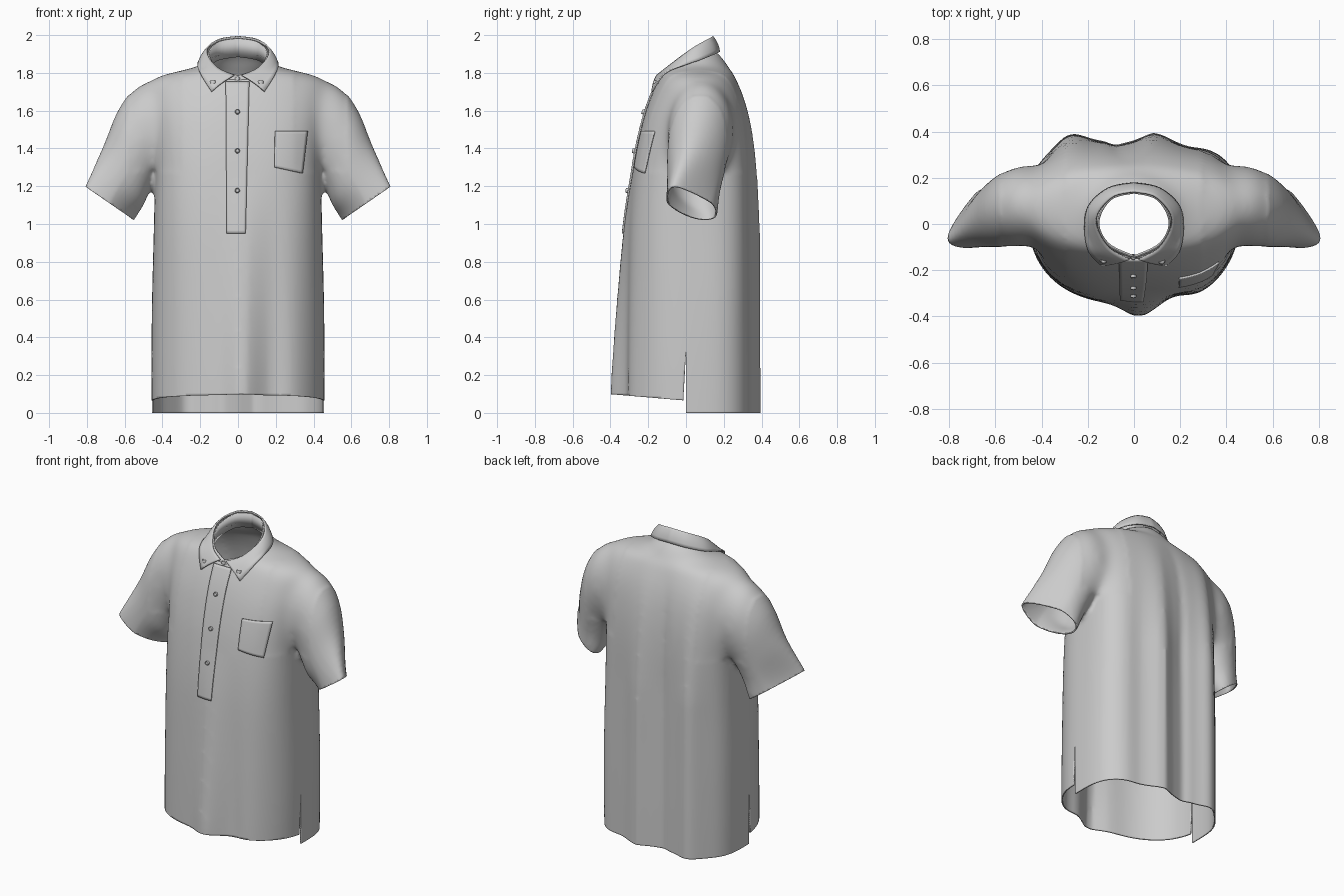
import bpy, bmesh, math
from mathutils import Vector
from mathutils.bvhtree import BVHTree

if "Cube" in bpy.data.objects:
    bpy.data.objects.remove(bpy.data.objects["Cube"])


def spline(pts, n):
    """Catmull-Rom samples through control tuples."""
    out = []
    for i in range(n):
        f = i / (n - 1) * (len(pts) - 1)
        k = min(int(f), len(pts) - 2)
        t = f - k
        p = [pts[max(0, min(len(pts) - 1, k + j))] for j in (-1, 0, 1, 2)]
        out.append(tuple(0.5 * (2*b + (c-a)*t + (2*a-5*b+4*c-d)*t*t + (3*b-a-3*c+d)*t**3)
                         for a, b, c, d in zip(*p)))
    return out


def finish(name, bm, thick=0, offset=0.0):
    me = bpy.data.meshes.new(name)
    bm.to_mesh(me)
    ob = bpy.data.objects.new(name, me)
    bpy.context.collection.objects.link(ob)
    if thick:
        m = ob.modifiers.new("thickness", 'SOLIDIFY')
        m.thickness, m.offset = thick, offset
    bpy.ops.object.select_all(action='DESELECT')
    ob.select_set(True)
    bpy.context.view_layer.objects.active = ob
    bpy.ops.object.shade_smooth_by_angle(angle=math.radians(50))
    return ob


def grid(bm, rows, closed=False):
    vs = [[bm.verts.new(p) for p in r] for r in rows]
    n = len(vs[0])
    for a, b in zip(vs, vs[1:]):
        for i in range(n if closed else n - 1):
            j = (i + 1) % n
            bm.faces.new((a[i], a[j], b[j], b[i]))
    return vs


def tube(bm, rings):
    vs = grid(bm, rings, True)
    bm.faces.new(vs[0])
    bm.faces.new(vs[-1])


def power(v, n):
    return math.copysign(abs(v) ** (2 / n), v)


def bump(x, c, w):
    return math.exp(-((x - c) / w) ** 2)


# Torso volume: z, half width, front y, back y, side y, back and front squareness
levels = [(-.1, .455, -.35, .362, .04, 3.2, 2.4), (.25, .458, -.345, .362, .04, 3.2, 2.4),
          (.6, .455, -.335, .36, .05, 3.2, 2.5), (1.0, .445, -.315, .358, .05, 3.2, 2.7),
          (1.3, .44, -.28, .352, .06, 3.2, 2.9), (1.5, .455, -.24, .335, .07, 3.0, 2.8),
          (1.65, .475, -.195, .305, .07, 2.7, 2.4), (1.77, .45, -.14, .262, .07, 2.1, 2.1),
          (1.83, .23, -.10, .225, .07, 2, 2), (1.88, .15, -.06, .19, .07, 2, 2),
          (1.92, .08, 0, .15, .07, 2, 2)]
rings = []
for z, w, yf, yb, yc, n, nf in spline(levels, 61):
    ring = []
    back, front_fade = [max(0, min(1, v)) for v in ((1.82 - z) / .8, (1.25 - z) / 1.1)]
    for i in range(96):
        a = math.tau * i / 96
        c, s = math.cos(a), math.sin(a)
        if s >= 0:
            x, y = w * power(c, n), yc + (yb - yc) * power(s, n)
            y += s * back * (.055*bump(x, -.28, .08) + .035*bump(x, .08, .08)
                             - .035*bump(x, -.05, .05) - .015*bump(x, .24, .07))
        else:
            x, y = w * power(c, nf), yc + (yc - yf) * power(s, nf)
            y += s * front_fade * (.055*bump(x, .02, .08) - .02*bump(x, .18, .06) + .01*bump(x, .32, .08))
        ring.append((x, y, z))
    rings.append(ring)
bm = bmesh.new()
tube(bm, rings)

# Sleeve volumes: top x, z, bottom x, z, half depth, centre y, skew, pinch of outer edge
arm = [(.36, 1.765, .33, 1.28, .155, .08, 0, 0), (.52, 1.74, .42, 1.25, .175, .08, 0, 0),
       (.63, 1.61, .46, 1.19, .165, .065, 0, 0), (.71, 1.42, .50, 1.10, .145, .045, -.02, .1),
       (.81, 1.20, .55, 1.02, .12, .02, -.085, .45), (.90, 1.02, .62, .90, .11, 0, -.085, .5)]
for side in (1, -1):
    rings = []
    for tx, tz, bx, bz, hd, yc, sk, pinch in spline(arm, 26):
        ring = []
        for i in range(48):
            c, s = math.cos(math.tau*i/48), math.sin(math.tau*i/48)
            ring.append((side * ((tx+bx)/2 + (tx-bx)/2*c),
                         yc + sk*c + hd*s*(1 - pinch*max(0, c)), (tz+bz)/2 + (tz-bz)/2*c))
        rings.append(ring)
    tube(bm, rings)
bmesh.ops.recalc_face_normals(bm, faces=bm.faces)

# Fuse torso and sleeves into one smooth skin, blending the armholes
body = finish("shirt_body", bm)
m = body.modifiers.new("fuse", 'REMESH')
m.mode, m.voxel_size = 'VOXEL', .014
m = body.modifiers.new("soften", 'SMOOTH')
m.factor, m.iterations = .5, 8
bpy.ops.object.convert(target='MESH')
bm = bmesh.new()
bm.from_mesh(body.data)
bpy.data.objects.remove(body)
joint = [v for v in bm.verts if .3 < abs(v.co.x) < .58 and v.co.z > 1.28]
for _ in range(40):
    bmesh.ops.smooth_vert(bm, verts=joint, factor=.5, use_axis_x=True, use_axis_y=True, use_axis_z=True)


def cut(co, no, inside):
    fs = [f for f in bm.faces if inside(f.calc_center_median())]
    geom = set(fs) | {e for f in fs for e in f.edges} | {v for f in fs for v in f.verts}
    bmesh.ops.bisect_plane(bm, geom=list(geom), plane_co=co, plane_no=no, dist=1e-5)


def remove(test):
    bmesh.ops.delete(bm, geom=[f for f in bm.faces if test(f.calc_center_median())], context='FACES')


# Open the cuffs, stepped hem, side slits and neck
for s in (1, -1):
    cut((s*.81, 0, 1.2), (s*.18, 0, -.26), lambda c: c.x*s > .5)
remove(lambda c: abs(c.x) > .5 and (abs(c.x)-.81)*.18 - (c.z-1.2)*.26 > 0)
low = lambda c: c.z < .36
for co, no in (((0, 0, 0), (0, 1, 0)), ((0, 0, .065), (0, .085, 1)), ((0, 0, 0), (0, 0, 1)),
               ((0, 0, .33), (0, 0, 1)), ((0, 0, .33), (0, 1, -.057))):
    cut(co, no, low)
remove(lambda c: c.z < 0 or (c.y < 0 and c.z < .065 - .085*c.y))
remove(lambda c: c.z < .33 and (c.z-.33)*.057 < c.y < 0 and abs(c.x) > .3)
remove(lambda c: c.z > 1.6 and (c.x/.162)**2 + ((c.y-.008)/.152)**2 < 1)
bmesh.ops.remove_doubles(bm, verts=bm.verts, dist=.0008)
skin = BVHTree.FromBMesh(bm)
finish("shirt_body", bm, .008, -1)


def front(tree, x, z):
    hit, no, _, _ = tree.ray_cast(Vector((x, -1, z)), Vector((0, 1, 0)))
    if hit is None or hit.y > -.08:
        return Vector((x, -.15, z)), Vector((0, -1, .5)).normalized()
    return hit, (no if no.y < 0 else -no)


# Flat pieces that follow the front: placket and chest pocket
def patch(name, tl, tr, br, bl, nx, nz):
    p = bmesh.new()
    rows = []
    for j in range(nz + 1):
        l, r = [Vector(a).lerp(Vector(b), j/nz) for a, b in ((tl, bl), (tr, br))]
        hits = [front(skin, *l.lerp(r, i/nx)) for i in range(nx + 1)]
        rows.append([hit + no * .004 for hit, no in hits])
    grid(p, rows)
    finish(name, p, .009)


patch("placket", (-.065, 1.75), (.06, 1.75), (.04, .95), (-.06, .95), 8, 50)
patch("chest_pocket", (.195, 1.49), (.365, 1.49), (.338, 1.268), (.192, 1.30), 12, 14)


def mirrored(half):
    return [(-x, y, z) for x, y, z in reversed(half[1:])] + half


# Collar stand
low_edge = [(0, .155, 1.885), (.11, .125, 1.865), (.165, .02, 1.815), (.125, -.095, 1.755), (0, -.152, 1.73)]
top_edge = [(0, .136, 1.983), (.10, .108, 1.965), (.154, .01, 1.905), (.112, -.085, 1.83), (0, -.14, 1.785)]
st = bmesh.new()
grid(st, [mirrored(spline(low_edge, 25)), mirrored(spline(top_edge, 25))])
stand_tree = BVHTree.FromBMesh(st)
finish("collar_stand", st, .008)

# Folded collar leaf, kept just outside the body
fold = [(0, .14, 1.993), (.09, .12, 1.98), (.155, .05, 1.94),
        (.158, -.02, 1.89), (.105, -.105, 1.825), (.02, -.153, 1.787)]
edge = [(0, .177, 1.912), (.11, .155, 1.90), (.195, .08, 1.87),
        (.212, -.02, 1.835), (.195, -.11, 1.785), (.14, -.18, 1.70)]
fold, edge = spline(fold, 31), spline(edge, 31)
rows = []
for t in (0, .15, .35, .6, .8, 1):
    row = []
    for a, b in zip(fold, edge):
        p = Vector(a).lerp(Vector(b), t)
        out = Vector((p.x, p.y, 0)).normalized()
        p += (out * .005 + Vector((0, 0, .005))) * math.sin(math.pi * t)
        if t > .3:
            loc, no, _, _ = skin.find_nearest(p)
            p += no * max(0, .011 - (p - loc).dot(no))
        if not row:
            p.x = 0
        row.append(tuple(p))
    rows.append(mirrored(row))
lf = bmesh.new()
grid(lf, rows)
leaf_tree = BVHTree.FromBMesh(lf)
finish("collar_leaf", lf, .008)


# Buttons
def button(name, tree, x, z, r, lift):
    hit, no = front(tree, x, z)
    b = bmesh.new()
    prof = [(r, -.006), (r, .006), (r*.8, .010), (r*.65, .007), (.001, .007)]
    rot = no.to_track_quat('Z', 'Y')
    tube(b, [[hit + no*lift + rot @ Vector((q*math.cos(a), q*math.sin(a), h))
              for a in [math.tau*i/20 for i in range(20)]] for q, h in prof])
    bmesh.ops.recalc_face_normals(b, faces=b.faces)
    finish(name, b)


for i, z in enumerate((1.59, 1.385, 1.175)):
    button(f"placket_button_{i+1}", skin, -.003, z, .013, .01)
button("neck_button", stand_tree, -.003, 1.768, .013, .014)
for x, n in ((.12, "left"), (-.132, "right")):
    button(f"collar_button_{n}", leaf_tree, x, 1.75, .015, .008)
